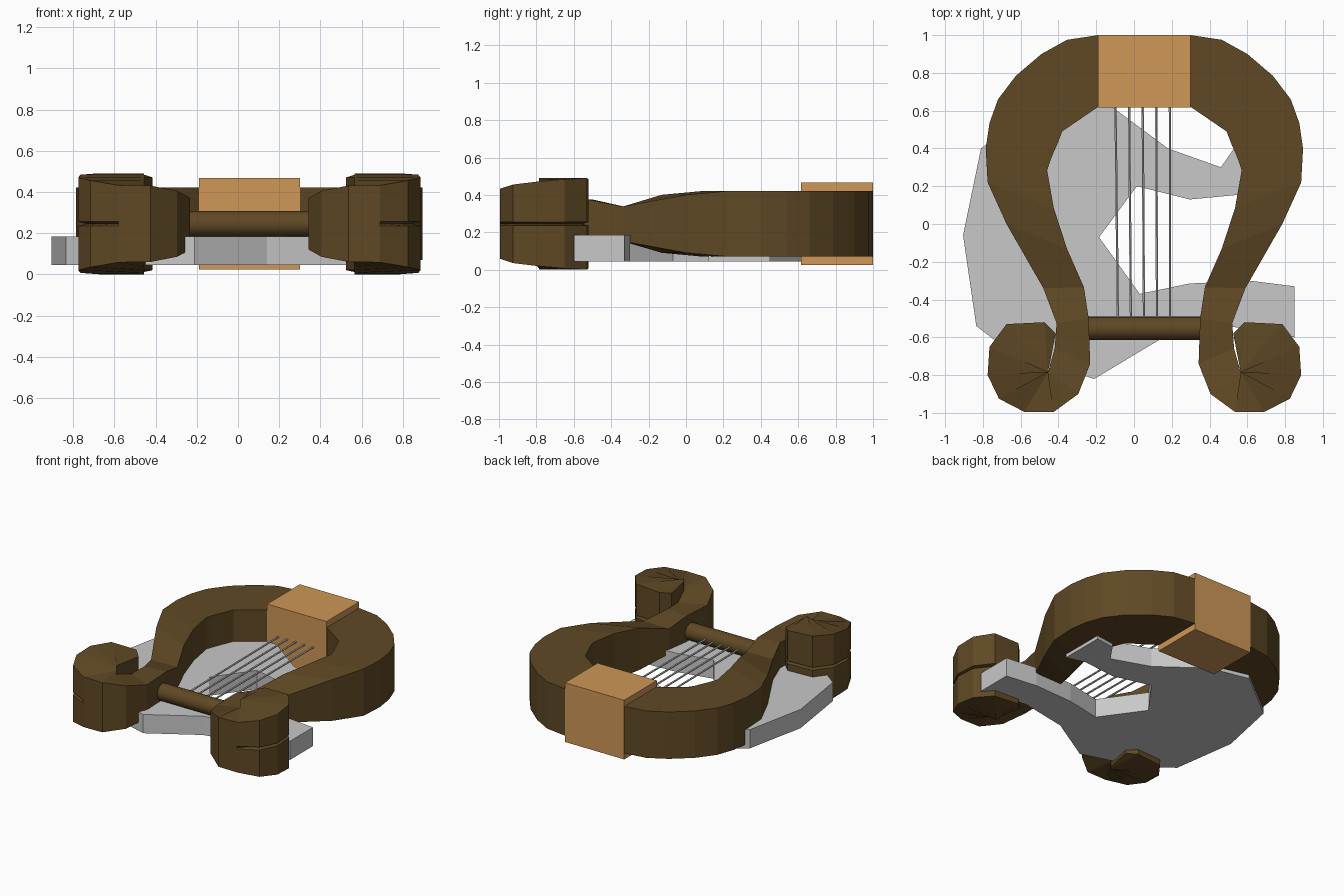
import bpy
import bmesh
import math
from mathutils import Vector

AXIS_X = 0.055   # symmetry line of the harp
MID_Z = 0.246    # middle height of the harp


def make_material(name, color):
    mat = bpy.data.materials.new(name)
    mat.use_nodes = True
    mat.diffuse_color = (*color, 1)
    mat.node_tree.nodes["Principled BSDF"].inputs["Base Color"].default_value = (*color, 1)
    return mat


def finish(name, bm, mat):
    bmesh.ops.recalc_face_normals(bm, faces=bm.faces[:])
    mesh = bpy.data.meshes.new(name)
    bm.to_mesh(mesh)
    bm.free()
    mesh.materials.append(mat)
    obj = bpy.data.objects.new(name, mesh)
    bpy.context.collection.objects.link(obj)
    return obj


def loft(name, sections, mat):
    """Skin a row of closed sections and cap both ends."""
    bm = bmesh.new()
    rings = [[bm.verts.new(p) for p in section] for section in sections]
    count = len(rings[0])
    for a, b in zip(rings, rings[1:]):
        for i in range(count):
            j = (i + 1) % count
            bm.faces.new((a[i], a[j], b[j], b[i]))
    bm.faces.new(rings[0])
    bm.faces.new(rings[-1])
    return finish(name, bm, mat)


def rod(name, start, end, radius, sides, mat):
    start, end = Vector(start), Vector(end)
    bm = bmesh.new()
    bmesh.ops.create_cone(bm, cap_ends=True, segments=sides, radius1=radius,
                          radius2=radius, depth=(end - start).length)
    obj = finish(name, bm, mat)
    obj.rotation_mode = 'QUATERNION'
    obj.rotation_quaternion = (end - start).to_track_quat('Z', 'Y')
    obj.location = (start + end) / 2
    return obj


def arm_section(rim, core, half, groove):
    """Slab section with an optional thin groove around the rim wall."""
    rim, core = Vector(rim), Vector(core)
    cut = rim.lerp(core, groove)
    slit = 0.01
    return [(*rim, half), (*rim, slit), (*cut, 0), (*rim, -slit),
            (*rim, -half), (*core, -half), (*core, half)]


old = bpy.data.objects.get("Cube")
if old:
    bpy.data.objects.remove(old, do_unlink=True)

brown = make_material("dark brown wood", (0.115, 0.066, 0.018))
tan = make_material("light tan wood", (0.62, 0.31, 0.095))
grey = make_material("light grey", (0.58, 0.58, 0.58))

# Curved arm: inner edge, outer edge, half thickness
arm = [
    ((.245, .62), (.245, 1), .175),
    ((.34, .555), (.41, .975), .175),
    ((.435, .49), (.545, .9), .175),
    ((.46, .425), (.68, .785), .175),
    ((.48, .38), (.775, .66), .175),
    ((.5, .33), (.82, .535), .175),
    ((.515, .285), (.84, .4), .175),
    ((.48, .085), (.83, .22), .175),
    ((.41, -.13), (.73, 0), .155),
    ((.32, -.335), (.535, -.34), .093),
    ((.295, -.5), (.465, -.525), .13),
    ((.287, -.74), (.475, -.66), .125),
]
# Scroll at the foot of the arm: rim point and half thickness, winding round a core
core = (.51, -.785)
scroll = [
    ((.35, -.9), .16), ((.48, -.995), .185), ((.635, -.995), .187),
    ((.77, -.925), .21), ((.83, -.8), .225), ((.82, -.65), .238),
    ((.73, -.53), .245), ((.53, -.52), .238), ((.47, -.58), .225),
]
sections = [arm_section(rim, edge, half, 0) for rim, edge, half in arm]
for i, (rim, half) in enumerate(scroll):
    sections.append(arm_section(rim, core, half, 0.12 if i > 2 else 0))
arms = loft("scrolled_arms", sections, brown)
arms.location = (AXIS_X, 0, MID_Z)
mirror = arms.modifiers.new("mirror", 'MIRROR')
mirror.use_axis[0] = True
mirror.use_mirror_merge = False

# Block joining the arms at the back
bm = bmesh.new()
bmesh.ops.create_cube(bm, size=1)
bmesh.ops.scale(bm, vec=(.49, .385, .442), verts=bm.verts)
block = finish("joining_block", bm, tan)
block.location = (AXIS_X, .808, MID_Z)

# Crossbar between the scrolls
bar = rod("crossbar", (AXIS_X - .31, -.553, MID_Z), (AXIS_X + .31, -.553, MID_Z),
          .062, 24, brown)
for poly in bar.data.polygons:
    poly.use_smooth = len(poly.vertices) == 4

# Strings from the block to the crossbar
for i in range(5):
    rod(f"string_{i + 1}", (-.098 + i * .072, .63, MID_Z),
        (-.085 + i * .069, -.52, MID_Z), .007, 6, grey)

# Faceted crescent plate under the harp
outline = [
    (-.13, .63), (.18, .4), (.46, .3), (.55, .43), (.7, .45), (.7, .12),
    (.56, .155), (.295, .13), (.015, .2), (-.185, -.07), (.03, -.37),
    (.295, -.315), (.61, -.3), (.85, -.33), (.85, -.6), (.5, -.54),
    (.14, -.61), (-.21, -.82), (-.64, -.69), (-.835, -.54), (-.905, -.06),
    (-.81, .4), (-.43, .7),
]
loft("crescent_plate", [[(x, y, z) for x, y in outline] for z in (.045, .185)], grey)
